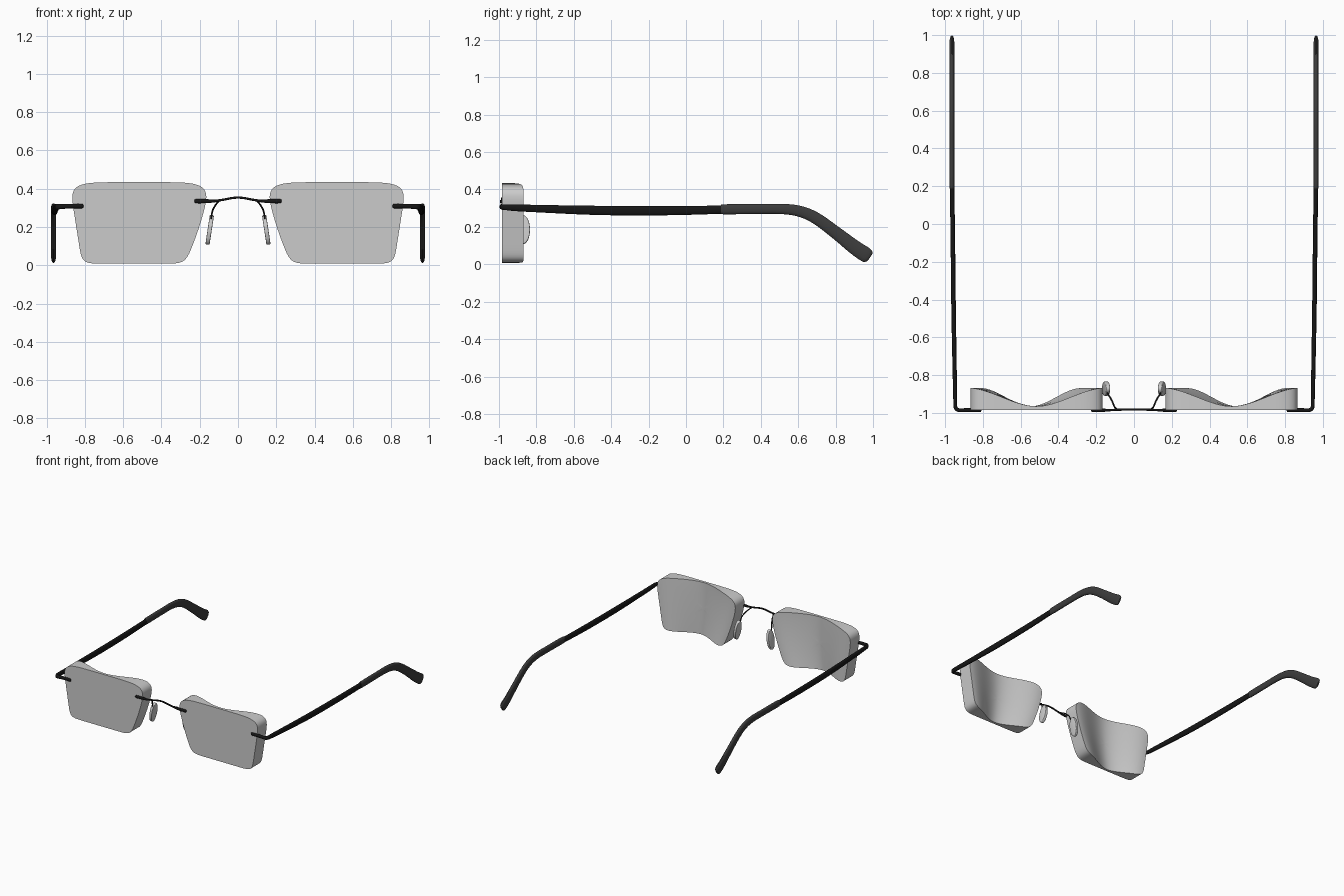
import bpy, bmesh, math
from mathutils import Vector, Matrix

if "Cube" in bpy.data.objects:
    bpy.data.objects.remove(bpy.data.objects["Cube"])


def make_material(name, v):
    m = bpy.data.materials.new(name)
    m.diffuse_color = (v, v, v, 1)
    m.use_nodes = True
    m.node_tree.nodes["Principled BSDF"].inputs["Base Color"].default_value = m.diffuse_color
    return m


BLACK = make_material("black_metal", 0.008)
DARK = make_material("dark_plastic", 0.045)


def finish(bm, name, mat=None, mirror=True, angle=35):
    bmesh.ops.recalc_face_normals(bm, faces=bm.faces)
    me = bpy.data.meshes.new(name)
    bm.to_mesh(me)
    bm.free()
    ob = bpy.data.objects.new(name, me)
    bpy.context.collection.objects.link(ob)
    if mat:
        me.materials.append(mat)
    bpy.ops.object.select_all(action='DESELECT')
    ob.select_set(True)
    bpy.context.view_layer.objects.active = ob
    bpy.ops.object.shade_smooth_by_angle(angle=math.radians(angle))
    if mirror:
        ob.modifiers.new("Mirror", 'MIRROR').use_clip = False
        ob.modifiers["Mirror"].use_mirror_merge = False
    return ob


def spline(pts, steps):
    # Catmull-Rom through points of (x, y, z, half width, half height)
    out = []
    P = [pts[0]] + pts + [pts[-1]]
    for i in range(1, len(P) - 2):
        a, b, c, d = P[i - 1:i + 3]
        for k in range(steps):
            t = k / steps
            out.append([0.5 * (2 * q + (r - p) * t + (2 * p - 5 * q + 4 * r - s) * t * t
                               + (3 * q - p - 3 * r + s) * t ** 3)
                        for p, q, r, s in zip(a, b, c, d)])
    out.append(list(pts[-1]))
    return out


def sweep(name, pts, mat, mirror=True, steps=5, sides=14, n=2.5):
    path = spline(pts, steps)
    pos = [Vector(p[:3]) for p in path]
    bm = bmesh.new()
    rings = []
    for i, p in enumerate(path):
        tan = (pos[min(i + 1, len(pos) - 1)] - pos[max(i - 1, 0)]).normalized()
        side = tan.cross(Vector((0, 0, 1))).normalized()
        up = side.cross(tan)
        ring = []
        for k in range(sides):
            a = 2 * math.pi * k / sides
            c, s = math.cos(a), math.sin(a)
            r = (abs(c) ** n + abs(s) ** n) ** (-1 / n)
            ring.append(bm.verts.new(pos[i] + side * c * r * p[3] + up * s * r * p[4]))
        rings.append(ring)
    for r0, r1 in zip(rings, rings[1:]):
        for k in range(sides):
            j = (k + 1) % sides
            bm.faces.new((r0[k], r0[j], r1[j], r1[k]))
    bm.faces.new(rings[0])
    bm.faces.new(rings[-1])
    return finish(bm, name, mat, mirror, 45)


# Lenses: rounded trapezoid, flat front, concave back that is thin at the middle
def lens_point(p, q, back):
    s = (q + 1) / 2
    left = 0.152 + 0.125 * (1 - s) ** 1.5
    right = 0.815 + 0.067 * s
    t = min(abs(p), 1)
    y = -0.965 + 0.097 * t * t * (3 - 2 * t) if back else -0.985
    return Vector((left + (right - left) * (p + 1) / 2, y, 0.008 + 0.426 * s))


def lens():
    m, rings_n = 40, 14
    square = []
    for k in range(4):
        for i in range(m):
            u = -1 + 2 * i / m
            square.append([(u, -1), (1, u), (-u, 1), (-1, -u)][k])
    outline = []
    for x, y in square:
        n = 6 if y > 0 else 11
        r = (abs(x) ** n + abs(y) ** n) ** (-1 / n)
        outline.append((x * r, y * r))
    bm = bmesh.new()
    rings = [[bm.verts.new(lens_point(p, q, False)) for p, q in outline]]
    bm.faces.new(rings[0])
    for j in range(rings_n, 0, -1):
        f = j / rings_n
        rings.append([bm.verts.new(lens_point(p * f, q * f, True)) for p, q in outline])
    for r0, r1 in zip(rings, rings[1:]):
        for k in range(len(r0)):
            j = (k + 1) % len(r0)
            bm.faces.new((r0[k], r0[j], r1[j], r1[k]))
    mid = bm.verts.new(lens_point(0, 0, True))
    for k in range(len(outline)):
        bm.faces.new((rings[-1][k], rings[-1][(k + 1) % len(outline)], mid))
    finish(bm, "lens")


lens()

# Temple arms: lens clamp, corner bend and long side bar
sweep("temple_arm", [
    (0.808, -0.985, 0.309, 0.005, 0.006), (0.818, -0.985, 0.309, 0.011, 0.012),
    (0.87, -0.985, 0.309, 0.011, 0.012), (0.92, -0.986, 0.307, 0.010, 0.013),
    (0.938, -0.981, 0.306, 0.010, 0.014), (0.946, -0.965, 0.305, 0.010, 0.015),
    (0.947, -0.92, 0.303, 0.010, 0.018), (0.949, -0.80, 0.298, 0.011, 0.020),
    (0.955, -0.46, 0.288, 0.012, 0.025), (0.959, -0.10, 0.287, 0.012, 0.025),
    (0.963, 0.195, 0.292, 0.012, 0.022)], BLACK)

# Ear tips: curve down and widen
sweep("ear_tip", [
    (0.964, 0.195, 0.294, 0.009, 0.021), (0.964, 0.205, 0.294, 0.013, 0.027),
    (0.964, 0.40, 0.296, 0.013, 0.027), (0.964, 0.53, 0.295, 0.013, 0.028),
    (0.964, 0.62, 0.280, 0.013, 0.030), (0.964, 0.70, 0.243, 0.013, 0.032),
    (0.964, 0.80, 0.170, 0.013, 0.034), (0.964, 0.90, 0.092, 0.013, 0.039),
    (0.964, 0.955, 0.055, 0.013, 0.041), (0.964, 0.975, 0.043, 0.011, 0.036),
    (0.964, 0.984, 0.037, 0.006, 0.024)], DARK)

# Bridge: shallow arch between the lenses
half = [(0.08, -0.983, 0.342, 0.006, 0.006), (0.12, -0.985, 0.336, 0.006, 0.007),
        (0.155, -0.986, 0.335, 0.008, 0.010), (0.215, -0.986, 0.335, 0.009, 0.011),
        (0.228, -0.986, 0.335, 0.005, 0.006)]
arch = [(-p[0],) + p[1:] for p in reversed(half)]
sweep("bridge", arch + [(0, -0.982, 0.354, 0.006, 0.006)] + half, BLACK, mirror=False)

# Nose pad arms
sweep("nose_pad_arm", [(x, y, z, 0.0045, 0.0045) for x, y, z in [
    (0.088, -0.983, 0.340), (0.102, -0.970, 0.333), (0.117, -0.935, 0.315),
    (0.133, -0.908, 0.285), (0.140, -0.895, 0.245), (0.145, -0.872, 0.200)]],
    BLACK, sides=8, n=2)

# Nose pads: thin tilted ovals
bm = bmesh.new()
bmesh.ops.create_cone(bm, cap_ends=True, segments=32, radius1=1, radius2=1, depth=2,
                      matrix=Matrix.Rotation(math.pi / 2, 4, 'Y'))
bmesh.ops.scale(bm, vec=(0.011, 0.038, 0.078), verts=bm.verts)
rim = [e for e in bm.edges if any(len(f.verts) > 4 for f in e.link_faces)]
bmesh.ops.bevel(bm, geom=rim, offset=0.005, segments=3, affect='EDGES', profile=0.5)
bmesh.ops.transform(bm, verts=bm.verts, matrix=Matrix.Translation((0.148, -0.872, 0.185))
                    @ Matrix.Rotation(-0.15, 4, 'Y'))
finish(bm, "nose_pad")
